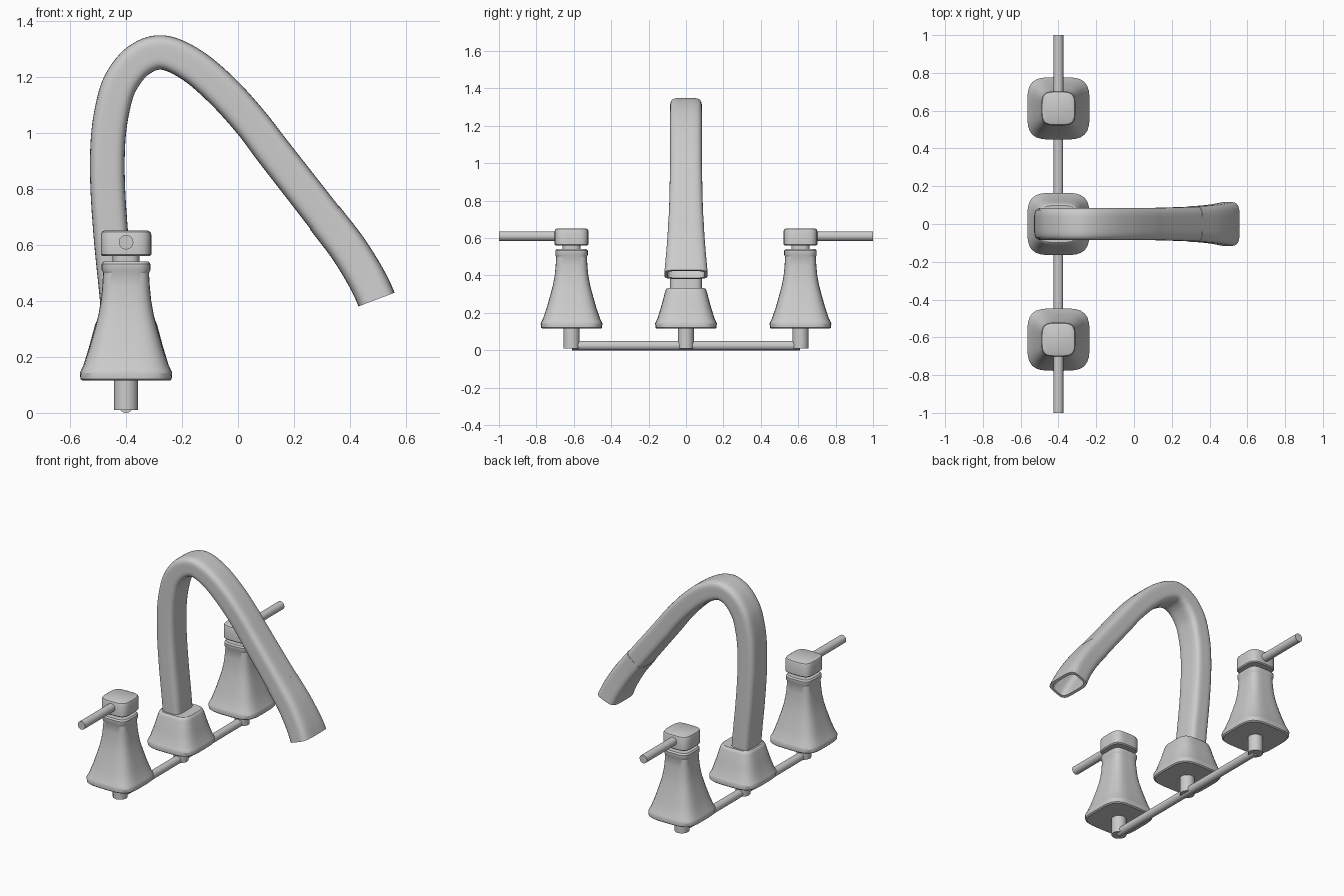
import bpy, bmesh, math
from mathutils import Vector

if "Cube" in bpy.data.objects:
    bpy.data.objects.remove(bpy.data.objects["Cube"])

SEG = 48
X0 = -0.40          # line of the three posts
HY = 0.612          # handle distance from the centre


def smooth(ob, angle=32):
    bpy.ops.object.select_all(action='DESELECT')
    ob.select_set(True)
    bpy.context.view_layer.objects.active = ob
    bpy.ops.object.shade_smooth_by_angle(angle=math.radians(angle))


def ring(center, u, v, a, b, n):
    """Superellipse (rounded rectangle) with half sizes a along u and b along v."""
    pts = []
    for i in range(SEG):
        t = 2 * math.pi * i / SEG
        c, s = math.cos(t), math.sin(t)
        r = (abs(c) ** n + abs(s) ** n) ** (-1 / n)
        pts.append(center + u * (a * r * c) + v * (b * r * s))
    return pts


def loft(name, rings, angle=32):
    bm = bmesh.new()
    loops = [[bm.verts.new(p) for p in r] for r in rings]
    for A, B in zip(loops, loops[1:]):
        for i in range(SEG):
            j = (i + 1) % SEG
            bm.faces.new((A[i], A[j], B[j], B[i]))
    bm.faces.new(loops[0])
    bm.faces.new(loops[-1])
    bmesh.ops.recalc_face_normals(bm, faces=bm.faces)
    me = bpy.data.meshes.new(name)
    bm.to_mesh(me)
    bm.free()
    ob = bpy.data.objects.new(name, me)
    bpy.context.collection.objects.link(ob)
    smooth(ob, angle)
    return ob


def post(name, y, profile, n=4):
    """Upright rounded-square solid from (z, half size) pairs."""
    return loft(name, [ring(Vector((X0, y, z)), Vector((1, 0, 0)), Vector((0, 1, 0)), h, h, n)
                       for z, h in profile])


def rod(name, p, q, r):
    p, q = Vector(p), Vector(q)
    bpy.ops.mesh.primitive_cylinder_add(vertices=32, radius=r, depth=(q - p).length,
                                        location=(p + q) / 2)
    ob = bpy.context.object
    ob.name = name
    ob.rotation_euler = (q - p).to_track_quat('Z', 'Y').to_euler()
    smooth(ob)


FOOT = [(0.115, 0.156), (0.121, 0.163), (0.143, 0.165), (0.155, 0.160), (0.168, 0.153)]

# Handles: flared body, neck, cap, lever and stem on each side
for side, label in ((-1, "front"), (1, "back")):
    y = side * HY
    post(f"{label}_handle_body", y, FOOT + [
        (0.23, 0.132), (0.30, 0.112), (0.35, 0.099), (0.40, 0.090), (0.45, 0.085),
        (0.50, 0.082), (0.510, 0.087), (0.532, 0.087), (0.541, 0.080)])
    post(f"{label}_handle_neck", y, [(0.53, 0.048), (0.57, 0.048)], 3)
    post(f"{label}_handle_cap", y, [(0.560, 0.084), (0.566, 0.090), (0.638, 0.090),
                                    (0.647, 0.086), (0.652, 0.077)])
    rod(f"{label}_lever", (X0, y + side * 0.05, 0.61), (X0, side, 0.61), 0.026)
    rod(f"{label}_stem", (X0, y, 0.01), (X0, y, 0.13), 0.043)

# Spout base, its stem and the supply pipe joining the posts
post("spout_base", 0, FOOT + [(0.24, 0.131), (0.315, 0.111), (0.327, 0.106), (0.333, 0.098)])
rod("spout_stem", (X0, 0, 0.01), (X0, 0, 0.13), 0.043)
rod("supply_pipe", (X0, -0.61, 0.025), (X0, 0.61, 0.025), 0.025)

# Spout spine: x, z, half thickness, half width; first and last only guide the curve
SPINE = [Vector(p) for p in (
    (-0.40, 0.10, .062, .085), (-0.418, 0.25, .062, .085), (-0.433, 0.42, .062, .085),
    (-0.453, 0.62, .062, .085), (-0.466, 0.82, .062, .085), (-0.464, 0.98, .062, .085),
    (-0.446, 1.10, .062, .085), (-0.417, 1.185, .062, .085), (-0.355, 1.26, .062, .085),
    (-0.27, 1.288, .0615, .085), (-0.165, 1.243, .062, .085), (-0.055, 1.15, .063, .085),
    (0.047, 1.037, .063, .085), (0.125, 0.935, .064, .086), (0.31, 0.697, .065, .092),
    (0.412, 0.56, .066, .100), (0.495, 0.405, .067, .114), (0.533, 0.24, .067, .13))]
STEPS = 6
path = []
for k in range(1, len(SPINE) - 2):
    a, b, c, d = SPINE[k - 1:k + 3]
    for i in range(STEPS + (k == len(SPINE) - 3)):
        t = i / STEPS
        pos = 0.5 * (2 * b + (c - a) * t + (2 * a - 5 * b + 4 * c - d) * t ** 2
                     + (3 * b - a - 3 * c + d) * t ** 3)
        tan = 0.5 * ((c - a) + 2 * (2 * a - 5 * b + 4 * c - d) * t
                     + 3 * (3 * b - a - 3 * c + d) * t ** 2)
        path.append((pos, Vector((-tan[1], 0, tan[0])).normalized()))


def spout_ring(sample, grow=0.0):
    pos, u = sample
    return ring(Vector((pos[0], 0, pos[1])), u, Vector((0, 1, 0)),
                pos[2] + grow, pos[3] + grow, 4.5)


# Curved neck, then the slightly larger hollow nozzle
seam = 13 * STEPS
loft("spout_neck", [spout_ring(s) for s in path[:seam + 1]], 40)
nozzle = path[seam:]
loft("spout_nozzle", [spout_ring(s, 0.002) for s in nozzle]
     + [spout_ring(s, -0.014) for s in reversed(nozzle[3:])], 40)
